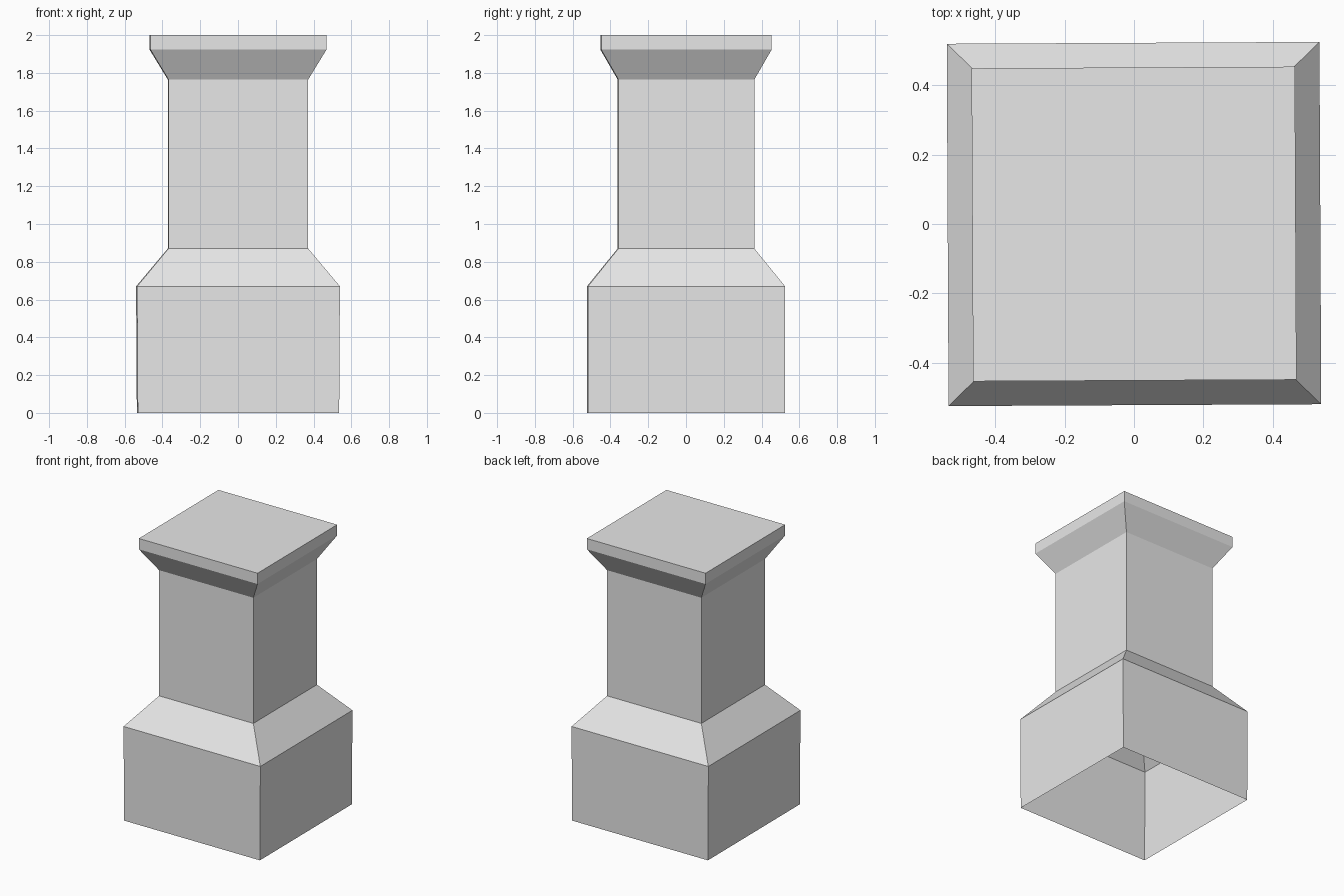
import bpy
import bmesh
from mathutils import Matrix

cube = bpy.data.objects.get("Cube")
if cube:
    bpy.data.objects.remove(cube, do_unlink=True)

# Plain grey finish
grey = bpy.data.materials.new("light_grey")
grey.use_nodes = True
colour = (0.8, 0.8, 0.8, 1)
grey.diffuse_color = colour
grey.node_tree.nodes["Principled BSDF"].inputs["Base Color"].default_value = colour

# Profile of the pillar: half width, half depth, height
profile = [
    (0.533, 0.521, 0),      # foot of the base
    (0.537, 0.522, 0.67),   # top of the base
    (0.37, 0.36, 0.87),     # foot of the shaft
    (0.37, 0.36, 1.765),    # top of the shaft
    (0.466, 0.451, 1.923),  # lower edge of the cap
    (0.466, 0.451, 2),      # top of the cap
]
corners = [(-1, -1), (1, -1), (1, 1), (-1, 1)]

# Hollow shell: open underneath, closed on top
bm = bmesh.new()
rings = [[bm.verts.new((sx * w, sy * d, z)) for sx, sy in corners]
         for w, d, z in profile]
for low, high in zip(rings, rings[1:]):
    for i in range(4):
        j = (i + 1) % 4
        bm.faces.new((low[i], low[j], high[j], high[i]))
bm.faces.new(rings[-1])

# The pillar stands very slightly turned
bm.transform(Matrix.Rotation(0.005, 4, 'Z'))

mesh = bpy.data.meshes.new("pillar")
bm.to_mesh(mesh)
bm.free()
mesh.materials.append(grey)
pillar = bpy.data.objects.new("pillar", mesh)
bpy.context.collection.objects.link(pillar)
